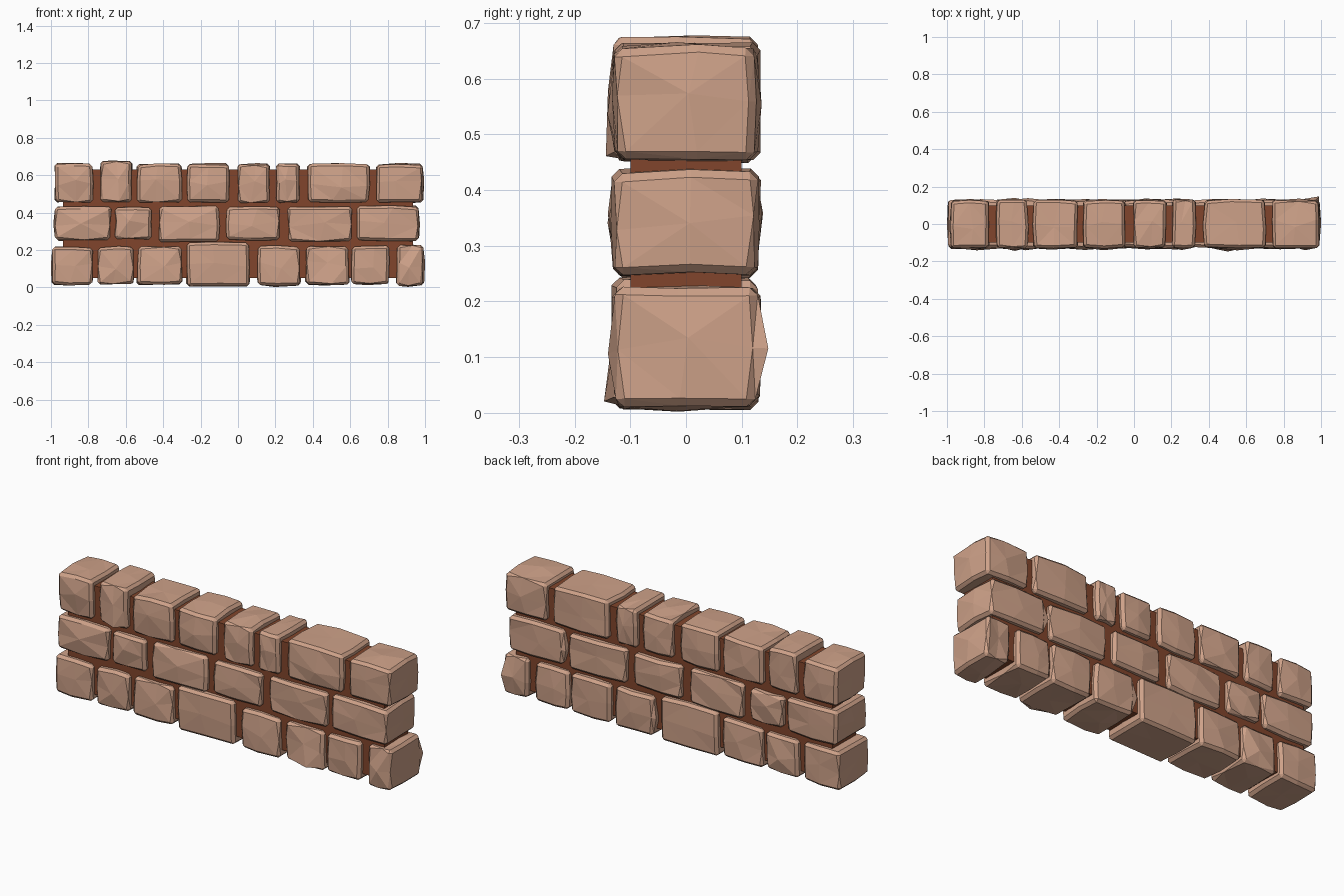
import bpy, bmesh, random
from mathutils import Vector

if "Cube" in bpy.data.objects:
    bpy.data.objects.remove(bpy.data.objects["Cube"])

random.seed(7)


def material(name, color):
    m = bpy.data.materials.new(name)
    m.diffuse_color = color
    m.use_nodes = True
    m.node_tree.nodes["Principled BSDF"].inputs["Base Color"].default_value = m.diffuse_color
    return m


STONE = material("stone", (0.62, 0.36, 0.25, 1))
MORTAR = material("mortar", (0.22, 0.06, 0.025, 1))


def add_object(name, bm, mat):
    bmesh.ops.recalc_face_normals(bm, faces=bm.faces)
    mesh = bpy.data.meshes.new(name)
    bm.to_mesh(mesh)
    bm.free()
    mesh.materials.append(mat)
    ob = bpy.data.objects.new(name, mesh)
    bpy.context.collection.objects.link(ob)
    return ob


def stone(name, x0, x1, z0, z1, depth=0.138):
    """Rough-hewn block: bulging faces, chipped bevelled edges."""
    bm = bmesh.new()
    bmesh.ops.create_cube(bm, size=2)
    bmesh.ops.subdivide_edges(bm, edges=bm.edges[:], cuts=1, use_grid_fill=True)
    half = Vector(((x1 - x0) / 2, depth, (z1 - z0) / 2))
    centre = Vector(((x0 + x1) / 2, 0, (z0 + z1) / 2))
    rim = [e for e in bm.edges if e.calc_face_angle(0) > 0.5]
    pull = Vector((0.008, 0.012, 0.006))
    for v in bm.verts:
        rank = sum(abs(c) > 0.5 for c in v.co)      # 1 face, 2 edge, 3 corner
        p = Vector()
        for i in range(3):
            c = v.co[i]
            if abs(c) > 0.5:
                inset = pull[i] * (rank - 1) / 2 + random.uniform(-0.003, 0.007)
                p[i] = c * (half[i] - inset)
            else:
                p[i] = random.uniform(-0.2, 0.2) * half[i]
        v.co = p + centre
    bmesh.ops.bevel(bm, geom=rim, offset=0.014, segments=1, profile=0.5,
                    affect='EDGES', clamp_overlap=True)
    bmesh.ops.triangulate(bm, faces=[f for f in bm.faces if len(f.verts) > 3])
    for v in bm.verts:
        v.co.z = max(v.co.z, 0)
    return add_object(name, bm, STONE)


# Courses: (left, right, bottom, top) of every stone
courses = {
    "bottom": [(-1.0, -.77, .01, .222), (-.755, -.55, .01, .222),
               (-.545, -.29, .01, .228), (-.28, .07, .0, .247),
               (.10, .34, .005, .227), (.355, .60, .01, .228),
               (.60, .815, .01, .228), (.84, 1.0, .005, .23)],
    "middle": [(-.985, -.672, .243, .44), (-.668, -.455, .25, .433),
               (-.43, -.095, .238, .44), (-.068, .23, .247, .435),
               (.26, .615, .238, .438), (.63, .972, .243, .44)],
    "top": [(-.985, -.77, .45, .666), (-.745, -.563, .45, .678),
            (-.545, -.295, .447, .665), (-.278, -.04, .447, .665),
            (-.012, .177, .447, .663), (.197, .337, .447, .668),
            (.367, .708, .447, .665), (.732, .995, .447, .665)],
}
for course, blocks in courses.items():
    for i, b in enumerate(blocks):
        stone(f"{course}_stone_{i + 1}", *b)

# Mortar core set back behind the stone faces
bm = bmesh.new()
bmesh.ops.create_cube(bm, size=1)
for v in bm.verts:
    v.co = Vector((v.co.x * 1.87, v.co.y * 0.2, 0.34 + v.co.z * 0.58))
add_object("mortar_core", bm, MORTAR)
